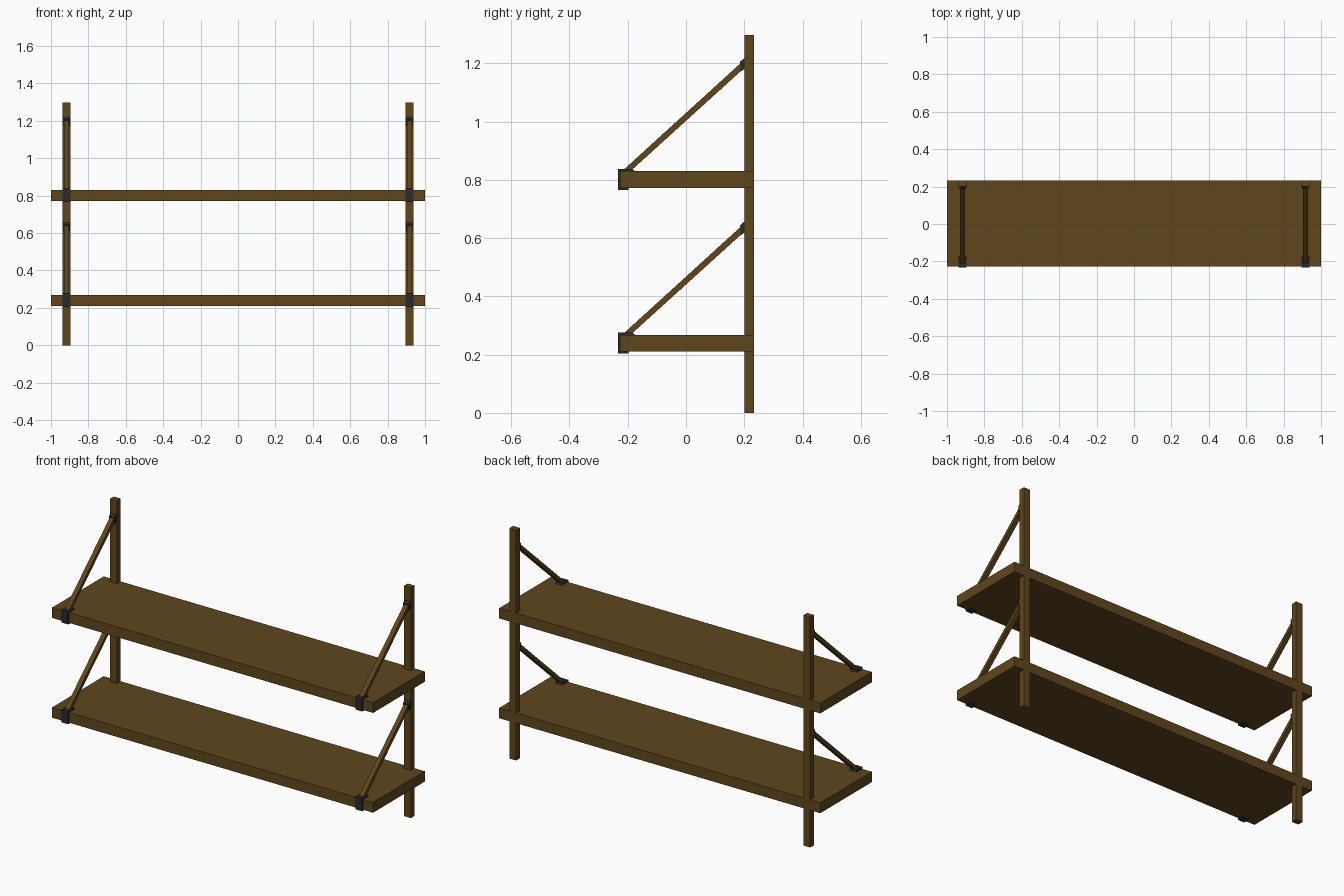
import bpy, bmesh, math
from mathutils import Vector

if "Cube" in bpy.data.objects:
    bpy.data.objects.remove(bpy.data.objects["Cube"])


def material(name, color):
    m = bpy.data.materials.new(name)
    m.diffuse_color = color
    m.use_nodes = True
    m.node_tree.nodes["Principled BSDF"].inputs["Base Color"].default_value = m.diffuse_color
    return m


WOOD = material("wood", (0.115, 0.062, 0.012, 1))
METAL = material("dark_metal", (0.022, 0.024, 0.027, 1))


def extrude_x(name, profile, x, width, mat):
    """Closed (y, z) profile extruded along x, centred on x."""
    bm = bmesh.new()
    a = [bm.verts.new((x - width / 2, y, z)) for y, z in profile]
    b = [bm.verts.new((x + width / 2, y, z)) for y, z in profile]
    bm.faces.new(a)
    bm.faces.new(b[::-1])
    for i in range(len(a)):
        j = (i + 1) % len(a)
        bm.faces.new((a[i], b[i], b[j], a[j]))
    bmesh.ops.recalc_face_normals(bm, faces=bm.faces)
    me = bpy.data.meshes.new(name)
    bm.to_mesh(me)
    bm.free()
    me.materials.append(mat)
    ob = bpy.data.objects.new(name, me)
    bpy.context.collection.objects.link(ob)
    return ob


def rect(y0, y1, z0, z1):
    return [(y0, z0), (y1, z0), (y1, z1), (y0, z1)]


PX = 0.916               # post position
FRONT, BACK = -0.226, 0.2335
DIR = Vector((0.415, 0.37)).normalized()
NORM = Vector((-DIR.y, DIR.x))


def bar(p, q, t):
    """Slanted bar outline of thickness t between two (y, z) points."""
    p, q, n = Vector(p), Vector(q), NORM * t / 2
    return [tuple(v) for v in (p - n, q - n, q + n, p + n)]


for side, x in (("left", -PX), ("right", PX)):
    # wall post
    extrude_x(f"post_{side}", rect(0.2, BACK, 0, 1.297), x, 0.042, WOOD)

for level, z in (("lower", 0.239), ("upper", 0.801)):
    top, bot = z + 0.029, z - 0.029
    # shelf board
    extrude_x(f"shelf_{level}", rect(FRONT, BACK, bot, top), 0, 2, WOOD)
    for side, x in (("left", -PX), ("right", PX)):
        tag = f"{level}_{side}"
        # C-shaped clip gripping the front edge
        clip = [(-0.2335, bot - 0.006), (-0.197, bot - 0.006), (-0.197, bot),
                (FRONT, bot), (FRONT, top), (-0.175, top),
                (-0.185, top + 0.008), (-0.2335, top + 0.008)]
        extrude_x(f"clip_{tag}", clip, x, 0.043, METAL)
        # diagonal stay, ends cut to meet the shelf and the post
        stay = [(-0.215, top + 0.004), (-0.186, top + 0.004),
                (0.2, top + 0.354), (0.2, top + 0.382)]
        extrude_x(f"stay_{tag}", stay, x, 0.026, WOOD)
        # collar at the top of the stay
        collar = [(0.188, top + 0.342), (0.2, top + 0.35),
                  (0.2, top + 0.388), (0.186, top + 0.376)]
        extrude_x(f"collar_{tag}", collar, x, 0.036, METAL)
